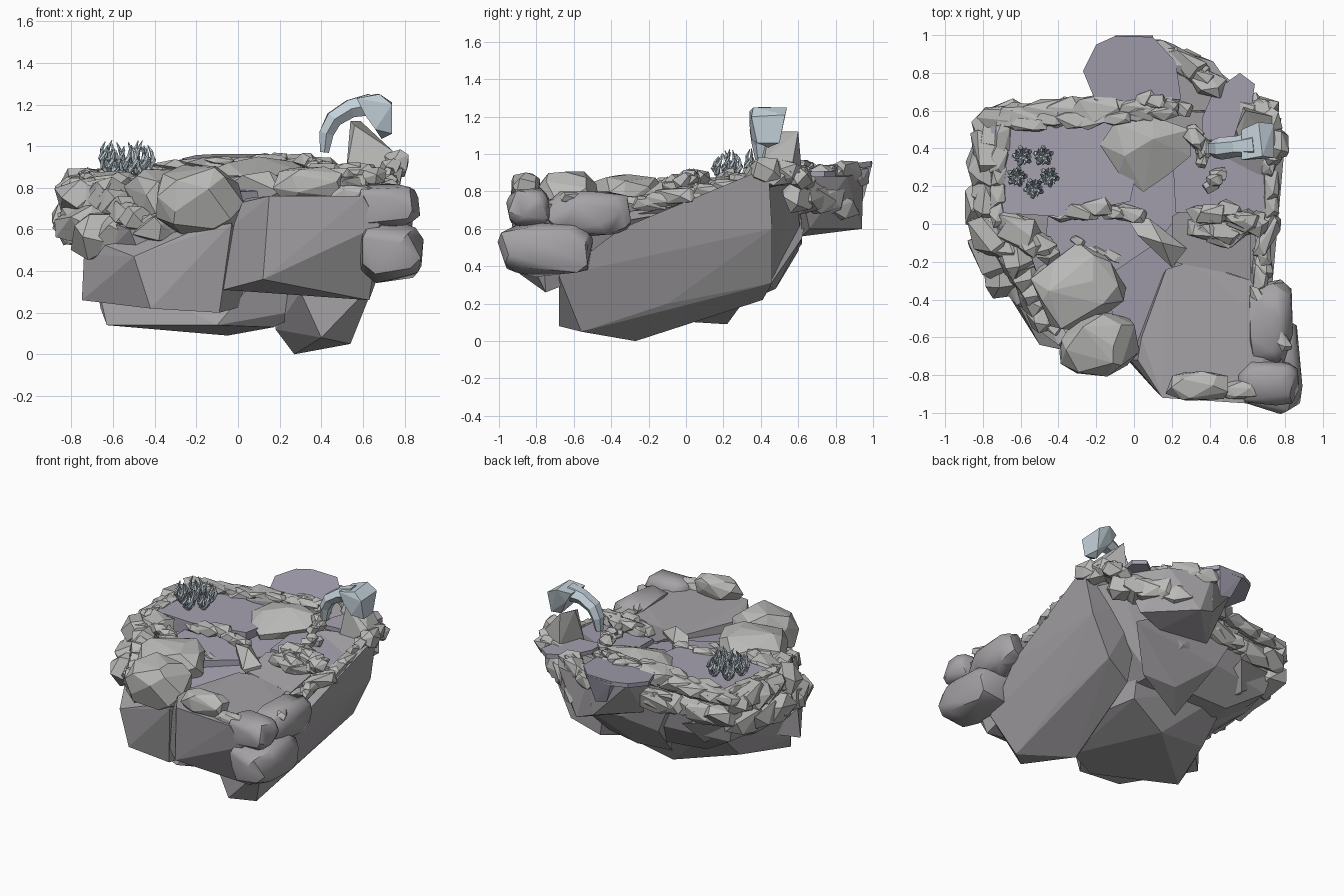
import bpy, bmesh, math, random
from mathutils import Vector, Matrix

random.seed(7)


def material(name, r, g, b):
    m = bpy.data.materials.new(name)
    m.diffuse_color = (r, g, b, 1)
    return m


DARK = material("dark_stone", 0.38, 0.365, 0.38)
LIGHT = material("light_stone", 0.49, 0.49, 0.48)
WATER = material("pool_violet", 0.38, 0.36, 0.44)
BLUE = material("pale_blue", 0.55, 0.64, 0.70)


def finish(name, bm, mat, smooth=False):
    bmesh.ops.recalc_face_normals(bm, faces=bm.faces[:])
    me = bpy.data.meshes.new(name)
    bm.to_mesh(me)
    bm.free()
    ob = bpy.data.objects.new(name, me)
    bpy.context.collection.objects.link(ob)
    me.materials.append(mat)
    if smooth:
        bpy.ops.object.select_all(action='DESELECT')
        ob.select_set(True)
        bpy.context.view_layer.objects.active = ob
        bpy.ops.object.shade_smooth_by_angle(angle=math.radians(38))
    return ob


def add_hull(bm, pts, angle=8):
    """Convex stone through the given points, appended to bm."""
    t = bmesh.new()
    for p in pts:
        t.verts.new(p)
    bmesh.ops.convex_hull(t, input=t.verts[:])
    bmesh.ops.delete(t, geom=[v for v in t.verts if not v.link_faces], context='VERTS')
    bmesh.ops.dissolve_limit(t, angle_limit=math.radians(angle), verts=t.verts[:], edges=t.edges[:])
    me = bpy.data.meshes.new("tmp")
    t.to_mesh(me)
    t.free()
    bm.from_mesh(me)
    bpy.data.meshes.remove(me)


def stone_points(c, s, n=18, turn=0.0, tilt=0.0, boxy=0.7):
    """Jittered, slightly boxy ellipsoid of half size s around c."""
    rot = Matrix.Rotation(turn, 3, 'Z') @ Matrix.Rotation(tilt, 3, 'X')
    out = []
    for i in range(n):
        z = 1 - 2 * (i + 0.5) / n
        a = i * 2.39996 + random.uniform(-.35, .35)
        r = math.sqrt(1 - z * z)
        d = [math.copysign(abs(v) ** boxy, v) * random.uniform(.88, 1.02)
             for v in (r * math.cos(a), r * math.sin(a), z)]
        out.append(Vector(c) + rot @ Vector([d[k] * s[k] for k in range(3)]))
    return out


def mass(name, pts, mat=DARK):
    bm = bmesh.new()
    add_hull(bm, pts, 2)
    finish(name, bm, mat)


def boulder(name, c, s, mat=LIGHT, n=22, turn=0.0, smooth=False, boxy=.7):
    bm = bmesh.new()
    add_hull(bm, stone_points(c, s, n, turn, 0, boxy))
    finish(name, bm, mat, smooth)


def stone_row(name, path, count, size, spread=0.03, long=1.5, flat=0.7):
    """Stones laid along a polyline, each turned to follow it."""
    bm = bmesh.new()
    pts = [Vector(p) for p in path]
    for i in range(count):
        f = (i + .5) / count * (len(pts) - 1)
        k = min(int(f), len(pts) - 2)
        d = pts[k + 1] - pts[k]
        c = pts[k] + d * (f - k) + Vector([random.uniform(-spread, spread) for _ in range(3)])
        r = size * random.uniform(.75, 1.15)
        add_hull(bm, stone_points(c, (r * long, r, r * flat), 12,
                 math.atan2(d.y, d.x) + random.uniform(-.3, .3), random.uniform(-.4, .4)), 12)
    finish(name, bm, LIGHT)


def plate(name, outline, z, thick=0.05, slope=0.0, mat=WATER):
    """Flat pool sheet; slope raises it along y."""
    bm = bmesh.new()
    y0 = outline[0][1]
    f = bm.faces.new([bm.verts.new((x, y, z + slope * (y - y0))) for x, y in outline])
    ext = bmesh.ops.extrude_face_region(bm, geom=[f])
    for v in ext['geom']:
        if isinstance(v, bmesh.types.BMVert):
            v.co.z -= thick
    finish(name, bm, mat)


def tube(bm, pts, radii, sides):
    pts = [Vector(p) for p in pts]
    rings = []
    for i, p in enumerate(pts):
        t = pts[min(i + 1, len(pts) - 1)] - pts[max(i - 1, 0)]
        q = t.to_track_quat('Z', 'Y')
        rx, ry = radii[i]
        rings.append([bm.verts.new(p + q @ Vector((rx * math.cos(2 * math.pi * j / sides),
                      ry * math.sin(2 * math.pi * j / sides), 0))) for j in range(sides)])
    for a, b in zip(rings, rings[1:]):
        for j in range(sides):
            bm.faces.new((a[j], a[(j + 1) % sides], b[(j + 1) % sides], b[j]))
    bm.faces.new(rings[0][::-1])
    bm.faces.new(rings[-1])


# Large underlying masses
mass("island_core", [(-.78, .55, .8), (-.8, -.05, .7), (-.52, -.55, .6), (0, -.6, .62), (.6, -.4, .65),
     (.72, .4, .82), (.6, .58, .84), (-.2, .62, .84), (-.7, .5, .5), (-.7, -.2, .42), (.1, .62, .52),
     (.25, .46, .3), (-.45, .4, .34), (.3, -.5, .3), (-.4, -.5, .3)])
mass("base_rock", [(-.66, -.25, .22), (-.63, -.3, .14), (-.1, -.56, .14), (.17, -.42, .13), (-.5, .1, .2),
     (-.05, .22, .09), (.25, .3, .2), (.35, -.4, .22), (-.7, -.2, .45), (-.5, .4, .5), (.3, .42, .5), (.2, -.5, .5)])
mass("right_cliff", [(.27, -.27, 0), (.18, -.3, .12), (.4, -.68, .08), (.3, -.68, .3), (.54, -.56, .05),
     (.59, -.1, .2), (.66, -.68, .35), (.73, -.35, .6), (.75, 0, .73), (.8, .44, .93), (.74, .46, .6),
     (.6, .46, .31), (.4, .41, .22), (.3, .44, .85), (.2, -.2, .6)])
mass("front_left_block", [(-.75, -.24, .26), (-.74, -.22, .48), (-.68, -.3, .54), (-.5, -.64, .47),
     (-.42, -.65, .22), (-.09, -.66, .2), (-.03, -.74, .63), (-.2, -.7, .6), (-.3, -.2, .6),
     (.1, -.4, .25), (-.6, -.1, .3)])
mass("front_right_block", [(-.07, -.68, .31), (-.02, -.72, .62), (.02, -.72, .73), (.15, -.92, .76), (.12, -.89, .36),
     (.6, -.95, .76), (.68, -.93, .62), (.63, -.75, .26), (.8, -.78, .72), (.74, -.55, .76), (.62, -.3, .75),
     (.3, -.2, .76), (.17, -.24, .76), (.04, -.6, .75), (.6, -.4, .4), (.1, -.4, .4)])
mass("back_outcrop", [(-.15, .6, .85), (-.12, .84, .88), (.12, .95, .9), (.42, .86, .88), (.6, .6, .88),
     (.22, .94, .6), (.1, .92, .64), (.5, .66, .6), (.3, .62, .56), (-.1, .62, .6)])
mass("back_keel", [(-.35, .66, .78), (.12, .66, .75), (-.2, .6, .48), (.05, .48, .28), (.3, .45, .3),
     (.5, .62, .55), (-.1, .3, .2)])
mass("left_keel", [(-.82, .5, .66), (-.84, .1, .62), (-.74, .25, .48), (-.5, .5, .44), (-.4, .62, .6),
     (-.5, 0, .3), (-.74, -.22, .48), (-.3, .2, .3)])

# Smooth front corner boulders
for i, (c, s) in enumerate([((.73, -.75, .495), (.17, .265, .155)), ((.71, -.84, .715), (.17, .125, .11)),
                            ((.72, -.52, .68), (.13, .24, .13))]):
    boulder("corner_boulder_%d" % i, c, s, DARK, 34, 0, True, .6)

# Feature boulders
boulder("front_boulder", (-.19, -.63, .74), (.22, .18, .18), n=26)
boulder("inner_boulder", (-.3, -.34, .75), (.25, .22, .16), n=26, turn=.5)
boulder("slab_boulder", (.34, -.86, .82), (.18, .085, .09))
boulder("slab_flat_stone", (.56, -.88, .77), (.12, .05, .05))
mass("divider_stone", [(-.03, .02, .82), (.08, .03, .83), (.28, -.13, .8), (.2, -.23, .78), (.02, -.06, .86),
     (.15, -.1, .88), (0, 0, .68), (.25, -.15, .68)], LIGHT)
mass("centre_slab", [(-.18, .42, .86), (-.1, .54, .9), (.1, .57, .93), (.3, .5, .92), (.3, .36, .88), (.05, .17, .84),
     (-.08, .27, .86), (.18, .26, .86), (.1, .45, .95), (-.05, .36, .92), (-.15, .42, .75), (.28, .45, .75),
     (.05, .2, .75)], LIGHT)

# Terraced pools
plate("upper_pool", [(-.74, .06), (-.4, .04), (-.02, .12), (.06, .5), (-.2, .56), (-.76, .54)], .86, .1)
plate("middle_pool", [(-.48, -.2), (-.1, -.25), (.12, -.1), (.28, .1), (.28, .3), (-.1, .3), (-.45, .1)], .78, .06, .06)
plate("lower_stream", [(-.06, -.62), (.06, -.62), (.1, -.45), (.25, -.15), (.2, .05), (-.12, .05), (-.14, -.4)], .68, .1, .13)
plate("right_pool", [(.22, .06), (.7, .05), (.74, .4), (.5, .5), (.2, .45)], .83, .1, .06)
plate("side_ramp", [(.2, -.2), (.5, -.26), (.62, -.3), (.62, -.05), (.3, .1), (.2, .04)], .765, .1, .18, DARK)
plate("back_fall_pool", [(-.2, .64), (.25, .66), (.22, .86), (.1, .99), (-.1, .995), (-.2, .95), (-.27, .81)], .92, .03, .12)
plate("back_side_pool", [(.36, .44), (.6, .46), (.64, .74), (.56, .8), (.42, .7), (.36, .56)], .9, .03, .03)
mass("back_fall_lip", [(-.1, .998, .955), (.1, .998, .955), (.06, .95, .76), (-.03, .95, .78), (-.1, .95, .93), (.1, .94, .93)], WATER)

# Rim and terrace stones
stone_row("left_rim", [(-.75, .54, .8), (-.79, .25, .79), (-.77, -.05, .76), (-.64, -.18, .75)], 9, .1, .02, 1.5, .95)
stone_row("left_lower_rim", [(-.74, .5, .66), (-.78, .1, .64), (-.74, -.14, .6), (-.58, -.38, .58)], 8, .11, .02, 1.5, 1)
stone_row("left_front_stones", [(-.66, -.15, .76), (-.57, -.33, .7), (-.48, -.48, .63), (-.36, -.58, .6)], 7, .1, .015, 1.3, .85)
stone_row("left_inner_rim", [(-.68, .0, .82), (-.55, -.08, .82), (-.45, -.14, .8)], 5, .09, .02, 1.3, .7)
stone_row("left_top_slabs", [(-.7, .5, .86), (-.72, .25, .85), (-.72, .02, .84)], 5, .055, .01, 1.8, .7)
stone_row("back_rim", [(-.78, .56, .84), (-.4, .58, .86), (-.15, .62, .88), (.2, .63, .9)], 9, .085, .015, 2.0, .75)
stone_row("back_top_slabs", [(-.62, .52, .88), (-.2, .56, .91), (.22, .6, .94)], 7, .05, .015, 2.2, .6)
stone_row("back_lower_rim", [(-.74, .56, .7), (-.3, .58, .72), (.0, .6, .72)], 7, .095, .015, 1.7, .9)
stone_row("back_inner_stones", [(-.1, .64, .91), (.1, .66, .93), (.28, .6, .93)], 6, .05, .02, 1.3, .7)
stone_row("back_outcrop_stones", [(.15, .91, .89), (.3, .83, .9), (.42, .74, .9)], 6, .075, .01, 1.6, .8)
stone_row("outcrop_side_stones", [(.12, .86, .76), (.3, .82, .73), (.48, .7, .76), (.62, .58, .78)], 7, .095, .015, 1.4, 1.1)
stone_row("right_back_stones", [(.56, .62, .86), (.69, .62, .87), (.73, .5, .9), (.74, .36, .9)], 8, .07, .02, 1.3, 1)
stone_row("right_rim", [(.74, .4, .87), (.73, .1, .8), (.68, -.12, .76), (.67, -.3, .72)], 8, .055, .01, 2.4, .9)
stone_row("slab_edge_stones", [(.64, -.34, .76), (.72, -.48, .77), (.79, -.66, .77)], 4, .04, .01, 2.4, .9)
stone_row("terrace_row", [(-.42, .06, .82), (-.2, .08, .84), (.03, .04, .82)], 5, .05, .01, 2.0, .9)
stone_row("lower_terrace_row", [(-.32, -.1, .78), (-.1, -.16, .77)], 4, .03, .02, 1.8, .6)
stone_row("right_cluster", [(.33, .05, .84), (.5, .06, .88), (.63, .02, .85), (.5, -.06, .83), (.36, .0, .84)], 16, .06, .025, 1.6, .8)
stone_row("right_small_cluster", [(.38, .2, .87), (.46, .25, .88), (.4, .24, .89)], 4, .045, .015, 1.3, .8)
stone_row("pool_divider_stones", [(.3, .5, .92), (.36, .42, .92), (.36, .34, .9)], 5, .05, .015, 1.4, .8)

# Pedestal and arching pale blue spout
mass("spout_pedestal", [(.52, .42, .88), (.76, .38, .9), (.78, .56, .9), (.58, .62, .9), (.74, .42, .98),
     (.54, .5, 1.12), (.56, .44, 1.1), (.59, .6, 1.12), (.66, .42, 1.0)], LIGHT)
bm = bmesh.new()
add_hull(bm, [(.74, .35, 1.2), (.74, .53, 1.21), (.74, .38, 1.06), (.73, .5, 1.06), (.69, .44, 1.035), (.66, .54, 1.25),
              (.68, .36, 1.25), (.57, .34, 1.23), (.57, .5, 1.23), (.61, .34, 1.15), (.61, .5, 1.16), (.66, .35, 1.08)])
tube(bm, [(.64, .42, 1.2), (.54, .41, 1.18), (.46, .4, 1.13), (.425, .4, 1.06), (.415, .4, .97)],
     [(.07, .06), (.055, .05), (.06, .045), (.05, .04), (.03, .025)], 6)
finish("arched_spout", bm, BLUE)

# Rosettes of curled pale blue fronds
for i, (x, y) in enumerate([(-.59, .36), (-.48, .36), (-.62, .25), (-.45, .25), (-.53, .19)]):
    bm = bmesh.new()
    for j in range(5):
        a = j * math.tau / 5 + i
        h = random.uniform(.75, 1.1)
        prof = [(.006, 0), (.03, .03), (.045, .07), (.035, .11), (.018, .145)]
        path = [(x + r * math.cos(a + .3 * k), y + r * math.sin(a + .3 * k), .87 + z * h)
                for k, (r, z) in enumerate(prof)]
        tube(bm, path, [(w, w) for w in (.011, .014, .014, .009, .002)], 5)
        k = Vector(path[1])
        tube(bm, [k, k + Vector((.025 * math.cos(a - .7), .025 * math.sin(a - .7), .045))], [(.009, .009), (.002, .002)], 4)
    finish("frond_rosette_%d" % i, bm, BLUE)
